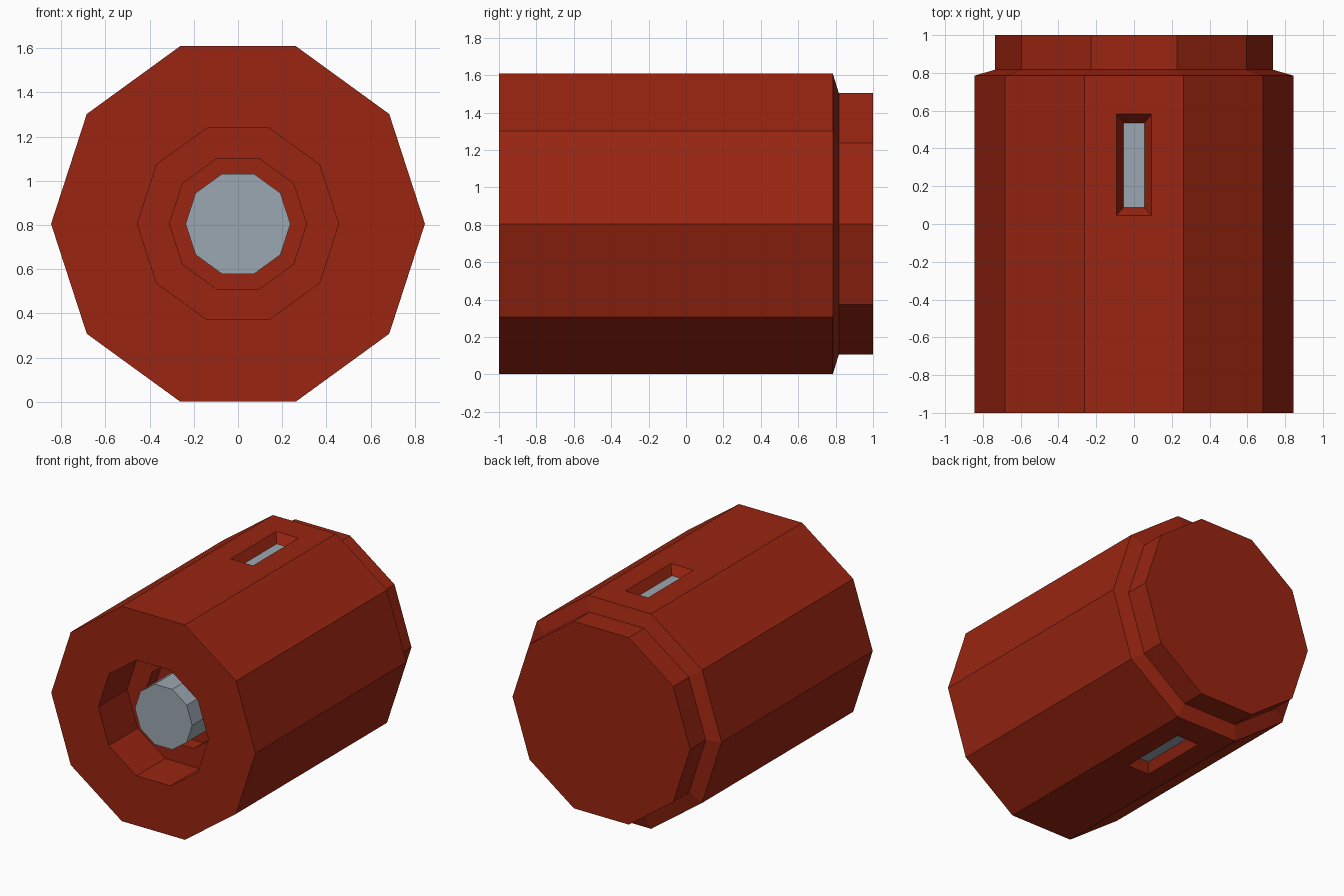
import bpy, bmesh, math

if "Cube" in bpy.data.objects:
    bpy.data.objects.remove(bpy.data.objects["Cube"])

SIDES, CZ = 10, 0.805


def material(name, rgb):
    m = bpy.data.materials.new(name)
    m.diffuse_color = (*rgb, 1)
    m.use_nodes = True
    m.node_tree.nodes["Principled BSDF"].inputs["Base Color"].default_value = m.diffuse_color
    return m


red = material("brick red", (0.32, 0.0185, 0.0055))
grey = material("steel grey", (0.33, 0.385, 0.44))


def ring(bm, r, y):
    return [bm.verts.new((r * math.cos(math.tau * i / SIDES), y,
                          CZ + r * math.sin(math.tau * i / SIDES)))
            for i in range(SIDES)]


def bridge(bm, a, b):
    n = len(a)
    for i in range(n):
        bm.faces.new((a[i], a[(i + 1) % n], b[(i + 1) % n], b[i]))


def lathe(bm, profile):
    rings = [ring(bm, r, y) for r, y in profile]
    for a, b in zip(rings, rings[1:]):
        bridge(bm, a, b)
    bm.faces.new(rings[0])
    bm.faces.new(rings[-1])


def rect(bm, hx, y0, y1, z):
    return [bm.verts.new(p) for p in
            ((-hx, y0, z), (hx, y0, z), (hx, y1, z), (-hx, y1, z))]


def finish(bm, name, mats):
    bmesh.ops.recalc_face_normals(bm, faces=bm.faces)
    me = bpy.data.meshes.new(name)
    bm.to_mesh(me)
    bm.free()
    for m in mats:
        me.materials.append(m)
    ob = bpy.data.objects.new(name, me)
    bpy.context.collection.objects.link(ob)


# Housing: stepped bore at the front, narrower collar at the back
bm = bmesh.new()
lathe(bm, [(0.31, -0.55), (0.31, -0.66), (0.455, -0.66), (0.455, -1),
           (0.845, -1), (0.845, 0.785), (0.735, 0.817), (0.735, 1)])

# Tapered slots with grey floors in the top and bottom panels
bm.normal_update()
panels = [f for f in bm.faces
          if f.calc_area() > 0.8 and len(f.verts) == 4
          and abs(abs(f.calc_center_median().z - CZ) - 0.804) < 0.01]
for f in panels:
    c = f.calc_center_median()
    side = 1 if c.z > CZ else -1
    outer = sorted(f.verts, key=lambda v: math.atan2(v.co.y - c.y, v.co.x))
    bmesh.ops.delete(bm, geom=[f], context='FACES_ONLY')
    rim = rect(bm, 0.093, 0.045, 0.582, c.z)
    floor = rect(bm, 0.055, 0.088, 0.536, c.z - side * 0.065)
    bridge(bm, outer, rim)
    bridge(bm, rim, floor)
    bm.faces.new(floor).material_index = 1
finish(bm, "housing", [red, grey])

# Central post inside the bore
bm = bmesh.new()
lathe(bm, [(0.237, -0.88), (0.237, -0.55)])
finish(bm, "centre_post", [grey])
